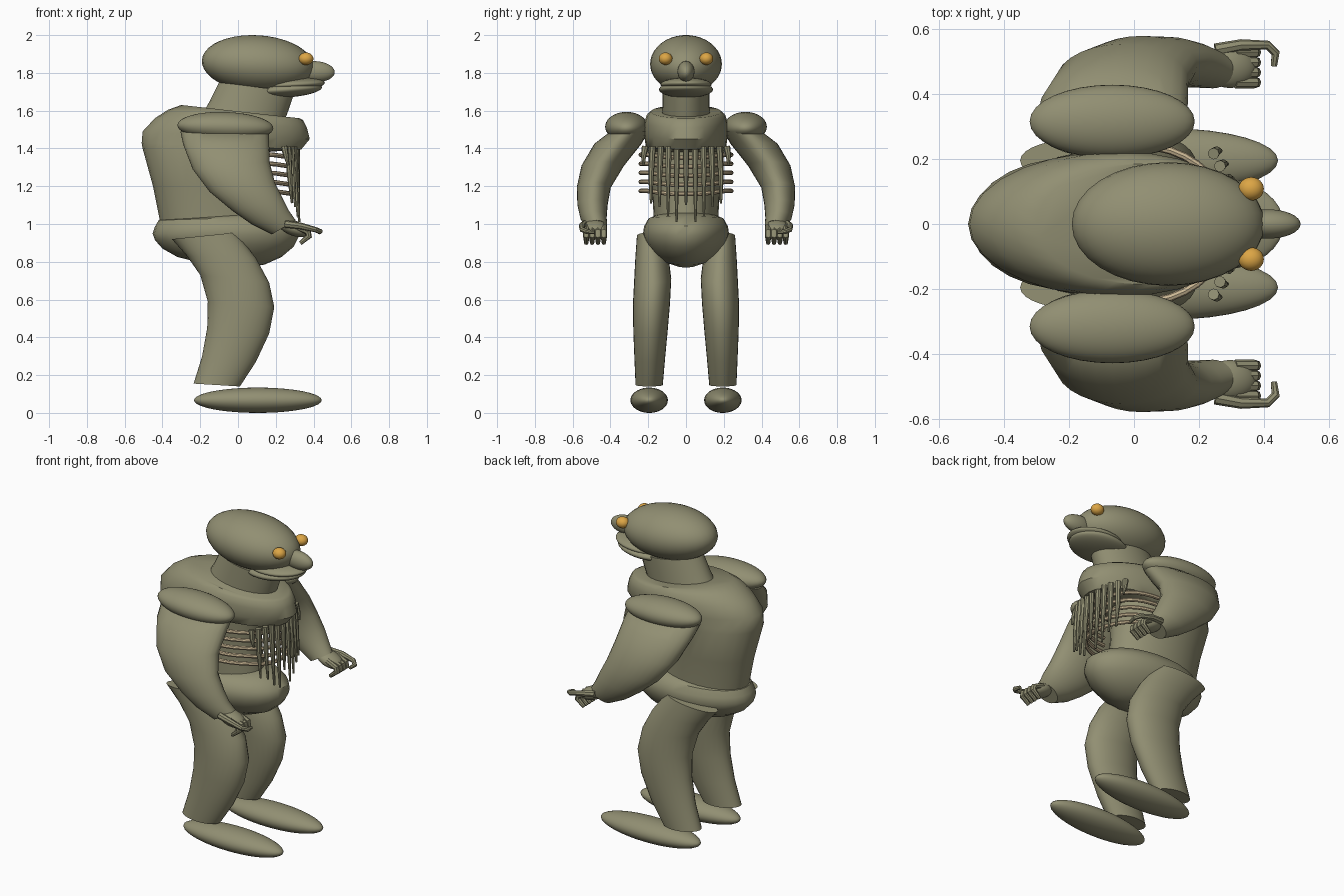
import bpy, bmesh, math


def material(name, rgb):
    m = bpy.data.materials.new(name)
    m.diffuse_color = (*rgb, 1)
    return m


OLIVE = material("olive_skin", (0.285, 0.275, 0.17))
AMBER = material("amber_eye", (0.72, 0.38, 0.06))
BONE = material("pale_bone", (0.60, 0.48, 0.30))


def smooth(ob, angle=40):
    bpy.ops.object.select_all(action='DESELECT')
    ob.select_set(True)
    bpy.context.view_layer.objects.active = ob
    bpy.ops.object.shade_smooth_by_angle(angle=math.radians(angle))


def ellipsoid(name, center, radii, mat=OLIVE, pitch=0, yaw=0):
    bpy.ops.mesh.primitive_uv_sphere_add(segments=32, ring_count=20, location=center,
                                         rotation=(0, math.radians(pitch), math.radians(yaw)))
    ob = bpy.context.object
    ob.name = name
    ob.scale = radii
    ob.data.materials.append(mat)
    smooth(ob)
    return ob


def loft(name, rings, side=1, segs=28):
    """Rings: back (x, z), front (x, z), centre y, half width."""
    bm = bmesh.new()
    loops = []
    for bx, bz, fx, fz, cy, ry in rings:
        loop = []
        for i in range(segs):
            a = 2 * math.pi * i / segs
            t = (1 + math.cos(a)) / 2
            loop.append(bm.verts.new((bx + (fx - bx) * t, side * (cy + ry * math.sin(a)),
                                      bz + (fz - bz) * t)))
        loops.append(loop)
    for lo, hi in zip(loops, loops[1:]):
        for i in range(segs):
            j = (i + 1) % segs
            bm.faces.new((lo[i], lo[j], hi[j], hi[i]))
    bm.faces.new(loops[0])
    bm.faces.new(loops[-1])
    bmesh.ops.recalc_face_normals(bm, faces=bm.faces)
    me = bpy.data.meshes.new(name)
    bm.to_mesh(me)
    bm.free()
    me.materials.append(OLIVE)
    ob = bpy.data.objects.new(name, me)
    bpy.context.collection.objects.link(ob)
    smooth(ob)
    return ob


def tube(name, points, radii, mat=OLIVE):
    cu = bpy.data.curves.new(name, 'CURVE')
    cu.dimensions = '3D'
    cu.bevel_depth = 1
    cu.bevel_resolution = 2
    cu.use_fill_caps = True
    sp = cu.splines.new('POLY')
    sp.points.add(len(points) - 1)
    for p, co, r in zip(sp.points, points, radii):
        p.co = (*co, 1)
        p.radius = r
    cu.materials.append(mat)
    ob = bpy.data.objects.new(name, cu)
    bpy.context.collection.objects.link(ob)
    bpy.ops.object.select_all(action='DESELECT')
    ob.select_set(True)
    bpy.context.view_layer.objects.active = ob
    bpy.ops.object.convert(target='MESH')
    smooth(bpy.context.object)


# Head, lips, nose
ellipsoid("head", (0.105, 0, 1.847), (0.297, 0.19, 0.152), pitch=4)
ellipsoid("upper_lip", (0.28, 0, 1.738), (0.18, 0.135, 0.036), pitch=-3)
ellipsoid("lower_lip", (0.26, 0, 1.712), (0.185, 0.143, 0.042), pitch=-4)
ellipsoid("nose", (0.41, 0, 1.807), (0.102, 0.045, 0.055), pitch=3)

# Neck
loft("neck", [(-0.19, 1.58, 0.24, 1.53, 0, 0.128),
              (-0.15, 1.65, 0.27, 1.61, 0, 0.125),
              (-0.10, 1.75, 0.30, 1.70, 0, 0.123)])

# Torso: hunched back with the chest overhanging a hollow belly
loft("torso", [(-0.41, 1.00, 0.16, 1.03, 0, 0.17),
               (-0.45, 1.20, 0.14, 1.20, 0, 0.18),
               (-0.505, 1.40, 0.14, 1.38, 0, 0.205),
               (-0.51, 1.43, 0.335, 1.395, 0, 0.213),
               (-0.505, 1.49, 0.38, 1.45, 0, 0.222),
               (-0.44, 1.56, 0.365, 1.51, 0, 0.222),
               (-0.37, 1.605, 0.345, 1.55, 0, 0.208),
               (-0.30, 1.63, 0.325, 1.56, 0, 0.185)])

# Pelvis bowl
loft("pelvis", [(-0.22, 0.80, 0.05, 0.77, 0, 0.06),
                (-0.32, 0.825, 0.14, 0.785, 0, 0.12),
                (-0.40, 0.87, 0.23, 0.825, 0, 0.175),
                (-0.44, 0.915, 0.295, 0.88, 0, 0.21),
                (-0.452, 0.95, 0.325, 0.94, 0, 0.228),
                (-0.44, 0.985, 0.315, 0.99, 0, 0.222),
                (-0.42, 1.02, 0.25, 1.04, 0, 0.198),
                (-0.39, 1.025, 0.15, 1.06, 0, 0.16)])

LEG = [(-0.35, 0.92, -0.01, 0.955, 0.195, 0.065),
       (-0.27, 0.83, 0.095, 0.82, 0.18, 0.088),
       (-0.20, 0.73, 0.165, 0.69, 0.176, 0.098),
       (-0.16, 0.59, 0.192, 0.56, 0.183, 0.098),
       (-0.163, 0.45, 0.165, 0.42, 0.188, 0.091),
       (-0.19, 0.30, 0.095, 0.27, 0.192, 0.081),
       (-0.235, 0.155, 0.01, 0.14, 0.195, 0.072)]
ARM = [(-0.305, 1.49, 0.165, 1.49, 0.30, 0.10),
       (-0.29, 1.42, 0.165, 1.43, 0.36, 0.125),
       (-0.24, 1.29, 0.167, 1.33, 0.44, 0.113),
       (-0.15, 1.17, 0.195, 1.22, 0.488, 0.09),
       (-0.03, 1.07, 0.24, 1.13, 0.495, 0.08),
       (0.07, 1.00, 0.27, 1.07, 0.49, 0.07),
       (0.18, 0.945, 0.305, 1.02, 0.475, 0.058)]

for s, side in ((1, "left"), (-1, "right")):
    ellipsoid(side + "_eye", (0.36, s * 0.108, 1.875), (0.039, 0.036, 0.033), AMBER)
    loft(side + "_leg", LEG, s)
    ellipsoid(side + "_foot", (0.105, s * 0.195, 0.067), (0.338, 0.099, 0.067))
    loft(side + "_arm", ARM, s)
    ellipsoid(side + "_shoulder_cap", (-0.067, s * 0.315, 1.515), (0.254, 0.113, 0.078), pitch=2)

    # Hand with curled fingers and an outstretched thumb
    ellipsoid(side + "_palm", (0.295, s * 0.48, 0.978), (0.085, 0.062, 0.04), pitch=20)
    for i in range(4):
        y = s * (0.435 + 0.031 * i)
        tube(f"{side}_finger_{i + 1}", [(0.31, y, 0.985), (0.37, y, 0.96),
                                        (0.375, y, 0.935), (0.33, y, 0.898)],
             (0.018, 0.018, 0.017, 0.011))
    tube(side + "_thumb", [(0.25, s * 0.535, 1.0), (0.33, s * 0.55, 0.99),
                           (0.41, s * 0.55, 0.97), (0.435, s * 0.525, 0.96),
                           (0.43, s * 0.485, 0.955)], (0.02, 0.018, 0.014, 0.014, 0.01))

    # Curved ribs bridging the hollow, dipping to the centre
    for i in range(5):
        z = 1.175 + 0.048 * i
        pts = [(0.02 + 0.27 * math.sin(a), s * 0.24 * math.cos(a), z - 0.04 * max(0, math.sin(a) - 0.6))
               for a in [math.radians(d) for d in range(0, 91, 10)]]
        tube(f"{side}_rib_{i + 1}", pts, [0.012] * len(pts), BONE)

    # Tapered strands hanging from the chest
    for i, (y, low) in enumerate(((0.05, 1.01), (0.095, 1.04), (0.14, 1.09), (0.185, 1.11),
                                  (0.225, 1.31))):
        x = 0.315 - 1.2 * y * y
        tube(f"{side}_strand_{i + 1}", [(x - 0.01, s * y * 0.96, 1.41), (x, s * y, 1.25 if low < 1.2 else 1.36),
                                        (x + 0.012, s * y, low)], (0.018, 0.014, 0.006))

tube("middle_strand", [(0.31, 0, 1.41), (0.315, 0, 1.25), (0.32, 0, 1.10)], (0.017, 0.013, 0.006))
